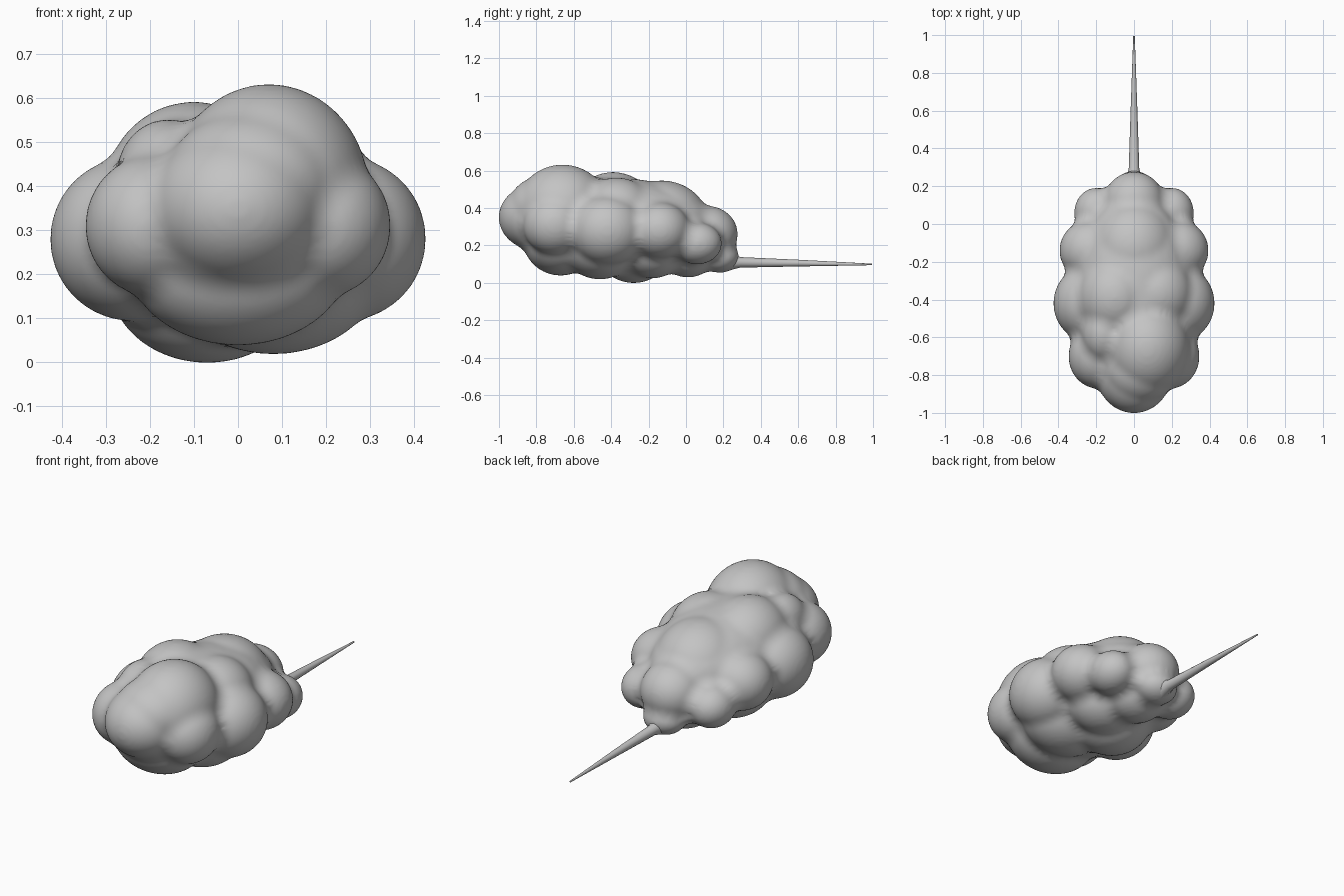
import bpy, bmesh, math
from mathutils import Matrix

if "Cube" in bpy.data.objects:
    bpy.data.objects.remove(bpy.data.objects["Cube"])

grey = bpy.data.materials.new("grey")
grey.diffuse_color = (0.55, 0.55, 0.55, 1)
grey.use_nodes = True
grey.node_tree.nodes["Principled BSDF"].inputs["Base Color"].default_value = grey.diffuse_color

# Lobes: centre, then radii along x, y, z
centre_lobes = [
    ((0.00, -0.40, 0.31), (0.32, 0.56, 0.25)),    # inner core
    ((0.07, -0.66, 0.39), (0.225, 0.25, 0.24)),   # crown
    ((0.03, -0.76, 0.40), (0.20, 0.19, 0.17)),    # brow
    ((0.00, -0.785, 0.35), (0.20, 0.215, 0.18)),  # nose
    ((-0.16, -0.58, 0.42), (0.115, 0.15, 0.13)),  # crown side
    ((-0.10, -0.39, 0.39), (0.20, 0.22, 0.20)),   # upper middle
    ((0.12, -0.37, 0.38), (0.19, 0.20, 0.18)),
    ((0.00, -0.13, 0.32), (0.23, 0.25, 0.225)),   # upper back
    ((0.00, 0.11, 0.26), (0.16, 0.165, 0.15)),    # back
    ((0.00, -0.67, 0.23), (0.25, 0.20, 0.19)),    # underside
    ((0.08, -0.46, 0.20), (0.24, 0.20, 0.18)),
    ((-0.07, -0.28, 0.182), (0.22, 0.20, 0.182)),
    ((0.06, -0.18, 0.18), (0.19, 0.17, 0.155)),
    ((0.00, 0.01, 0.16), (0.16, 0.15, 0.13)),
    ((0.00, 0.18, 0.14), (0.11, 0.10, 0.085)),
]
side_lobes = [
    ((0.19, -0.70, 0.31), (0.155, 0.17, 0.16)),
    ((0.24, -0.42, 0.28), (0.185, 0.20, 0.185)),
    ((0.23, -0.14, 0.28), (0.163, 0.16, 0.15)),
    ((0.20, 0.06, 0.21), (0.115, 0.13, 0.11)),
]
lobes = list(centre_lobes)
for c, r in side_lobes:
    lobes += [(c, r), ((-c[0], c[1], c[2]), r)]

# Body: swollen lobes are fused, then shrunk back so the creases fill in
swell = 0.035
bm = bmesh.new()
for c, r in lobes:
    bmesh.ops.create_icosphere(
        bm, subdivisions=4, radius=1,
        matrix=Matrix.Translation(c) @ Matrix.Diagonal((*(v + swell for v in r), 1)))
mesh = bpy.data.meshes.new("lobed_body")
bm.to_mesh(mesh)
bm.free()
mesh.materials.append(grey)
body = bpy.data.objects.new("lobed_body", mesh)
bpy.context.collection.objects.link(body)
fuse = body.modifiers.new("fuse", 'REMESH')
fuse.mode = 'VOXEL'
fuse.voxel_size = 0.012
fuse.use_smooth_shade = True
soften = body.modifiers.new("soften", 'SMOOTH')
soften.factor = 0.5
soften.iterations = 8
shrink = body.modifiers.new("shrink", 'DISPLACE')
shrink.mid_level = 0
shrink.strength = -swell + 0.002
settle = body.modifiers.new("settle", 'SMOOTH')
settle.factor = 0.5
settle.iterations = 6

# Tail: thin spike with a flared root
sides = 12
rings = [(0.20, 0.115, 0.06), (0.255, 0.112, 0.04), (0.29, 0.109, 0.028),
         (0.60, 0.105, 0.018), (0.995, 0.098, 0.004)]   # y, z, radius
bm = bmesh.new()
loops = []
for y, z, r in rings:
    loops.append([bm.verts.new((r * math.cos(a), y, z + r * math.sin(a)))
                  for a in (math.tau * i / sides for i in range(sides))])
for a, b in zip(loops, loops[1:]):
    for i in range(sides):
        j = (i + 1) % sides
        bm.faces.new((a[i], a[j], b[j], b[i]))
bm.faces.new(loops[0])
bm.faces.new(loops[-1])
bmesh.ops.recalc_face_normals(bm, faces=bm.faces)
for f in bm.faces:
    f.smooth = len(f.verts) == 4
mesh = bpy.data.meshes.new("tail_spike")
bm.to_mesh(mesh)
bm.free()
mesh.materials.append(grey)
tail = bpy.data.objects.new("tail_spike", mesh)
bpy.context.collection.objects.link(tail)
